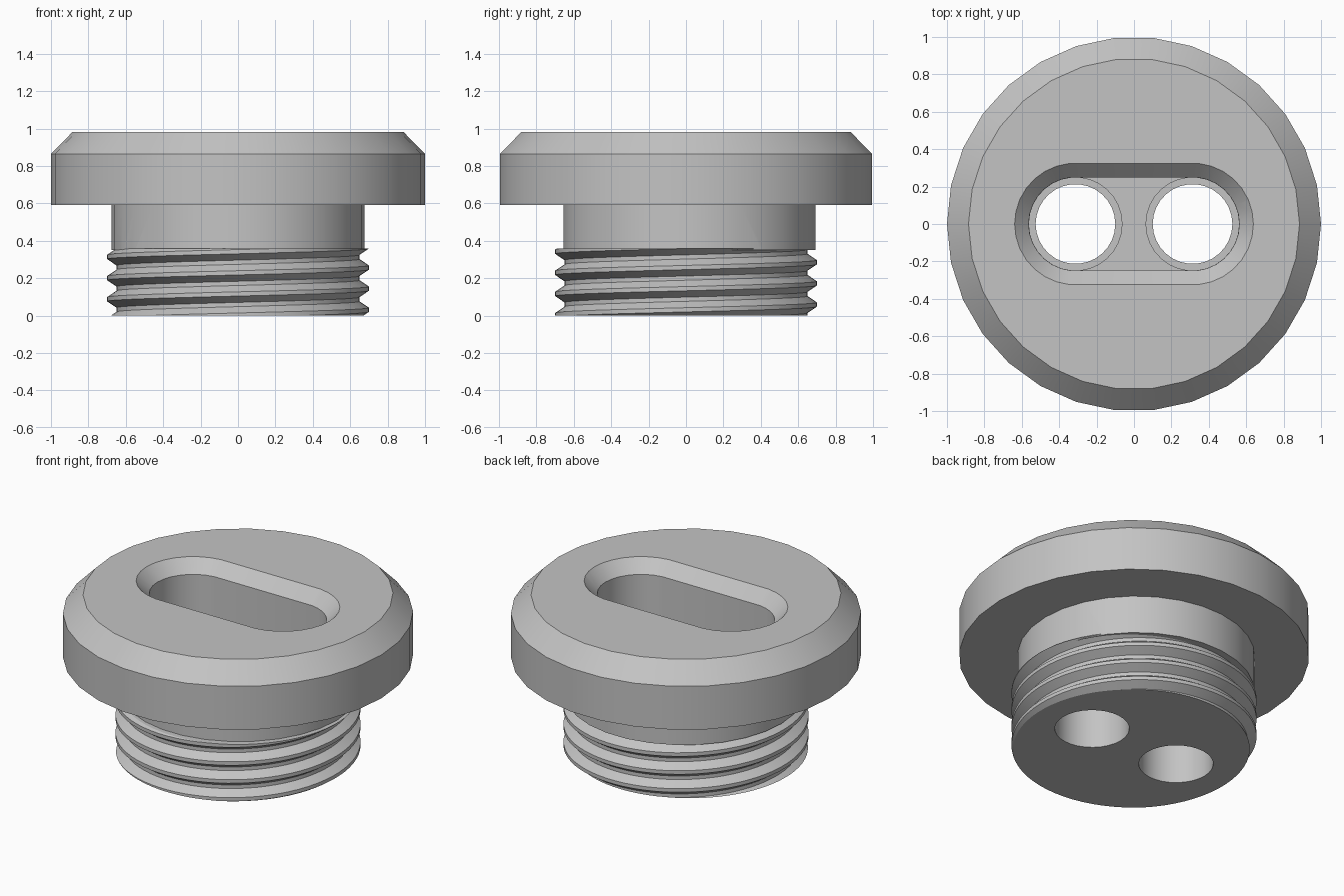
import bpy, bmesh, math

cube = bpy.data.objects.get("Cube")
if cube:
    bpy.data.objects.remove(cube)

# One plain grey for the whole plug
grey = bpy.data.materials.new("plain_grey")
grey.use_nodes = True
colour = (0.55, 0.55, 0.55, 1)
grey.diffuse_color = colour
grey.node_tree.nodes["Principled BSDF"].inputs["Base Color"].default_value = colour


def finish(name, bm):
    bmesh.ops.recalc_face_normals(bm, faces=bm.faces[:])
    mesh = bpy.data.meshes.new(name)
    bm.to_mesh(mesh)
    bm.free()
    mesh.materials.append(grey)
    obj = bpy.data.objects.new(name, mesh)
    bpy.context.collection.objects.link(obj)
    return obj


def loft(name, sections, stretch=0.0, x=0.0, y=0.0, sides=30):
    """Closed solid through (radius, z) sections; stretch turns circles into slots."""
    bm = bmesh.new()
    rings = []
    for r, z in sections:
        ring = []
        for i in range(sides):
            a = math.tau * i / sides
            c = math.cos(a)
            ring.append(bm.verts.new((x + r * c + math.copysign(stretch, c), y + r * math.sin(a), z)))
        rings.append(ring)
    for low, high in zip(rings, rings[1:]):
        for i in range(sides):
            j = (i + 1) % sides
            bm.faces.new((low[i], low[j], high[j], high[i]))
    bm.faces.new(rings[0][::-1])
    bm.faces.new(rings[-1])
    return finish(name, bm)


def thread(name, root, crest, top, pitch, phase, sides=72):
    """Right-handed screw thread trimmed flat at z = 0 and z = top."""
    flat, flank = 0.2 * pitch, 0.3 * pitch
    marks = ((0, crest), (flat, crest), (flat + flank, root), (2 * flat + flank, root))
    bm = bmesh.new()
    columns = []
    for s in range(sides + 1):
        a = math.tau * s / sides
        raw = [(phase + pitch * (turn + s / sides) + dz, r)
               for turn in range(-3, 6) for dz, r in marks]

        def radius_at(z):
            for (z0, r0), (z1, r1) in zip(raw, raw[1:]):
                if z0 <= z <= z1:
                    return r0 + (r1 - r0) * (z - z0) / (z1 - z0)
            return root

        column = []
        for z, r in raw:
            zc = min(max(z, 0), top)
            if zc != z:
                r = radius_at(zc)
            column.append(bm.verts.new((r * math.cos(a), r * math.sin(a), zc)))
        columns.append(column)
    for a, b in zip(columns, columns[1:]):
        for i in range(len(a) - 1):
            bm.faces.new((a[i], b[i], b[i + 1], a[i + 1]))
    bmesh.ops.remove_doubles(bm, verts=bm.verts[:], dist=0.0001)
    # Flat end caps
    bmesh.ops.holes_fill(bm, edges=[e for e in bm.edges if e.is_boundary], sides=0)
    return finish(name, bm)


def combine(body, tool, operation):
    mod = body.modifiers.new(tool.name, "BOOLEAN")
    mod.operation, mod.solver, mod.object = operation, "EXACT", tool
    bpy.context.view_layer.objects.active = body
    bpy.ops.object.modifier_apply(modifier=mod.name)
    bpy.data.objects.remove(tool)


# Chamfered flange, neck and threaded shank
plug = loft("threaded_plug", [(1, 0.592), (1, 0.865), (0.885, 0.982)])
combine(plug, loft("neck", [(0.677, 0.352), (0.677, 0.65)], y=0.018), "UNION")
combine(plug, thread("screw_thread", 0.65, 0.70, 0.36, 0.113, 0.02), "UNION")

# Slot with a chamfered mouth
combine(plug, loft("slot", [(0.25, 0.40), (0.25, 0.905), (0.34, 0.997)], stretch=0.313), "DIFFERENCE")

# Two through holes with shallow recesses
for x in (-0.313, 0.313):
    combine(plug, loft("recess", [(0.249, 0.36), (0.249, 0.45)], x=x), "DIFFERENCE")
    combine(plug, loft("hole", [(0.213, -0.1), (0.213, 0.46)], x=x), "DIFFERENCE")

# Smooth round walls, sharp rims
bpy.ops.object.select_all(action="DESELECT")
plug.select_set(True)
bpy.context.view_layer.objects.active = plug
bpy.ops.object.shade_smooth_by_angle(angle=math.radians(30))
